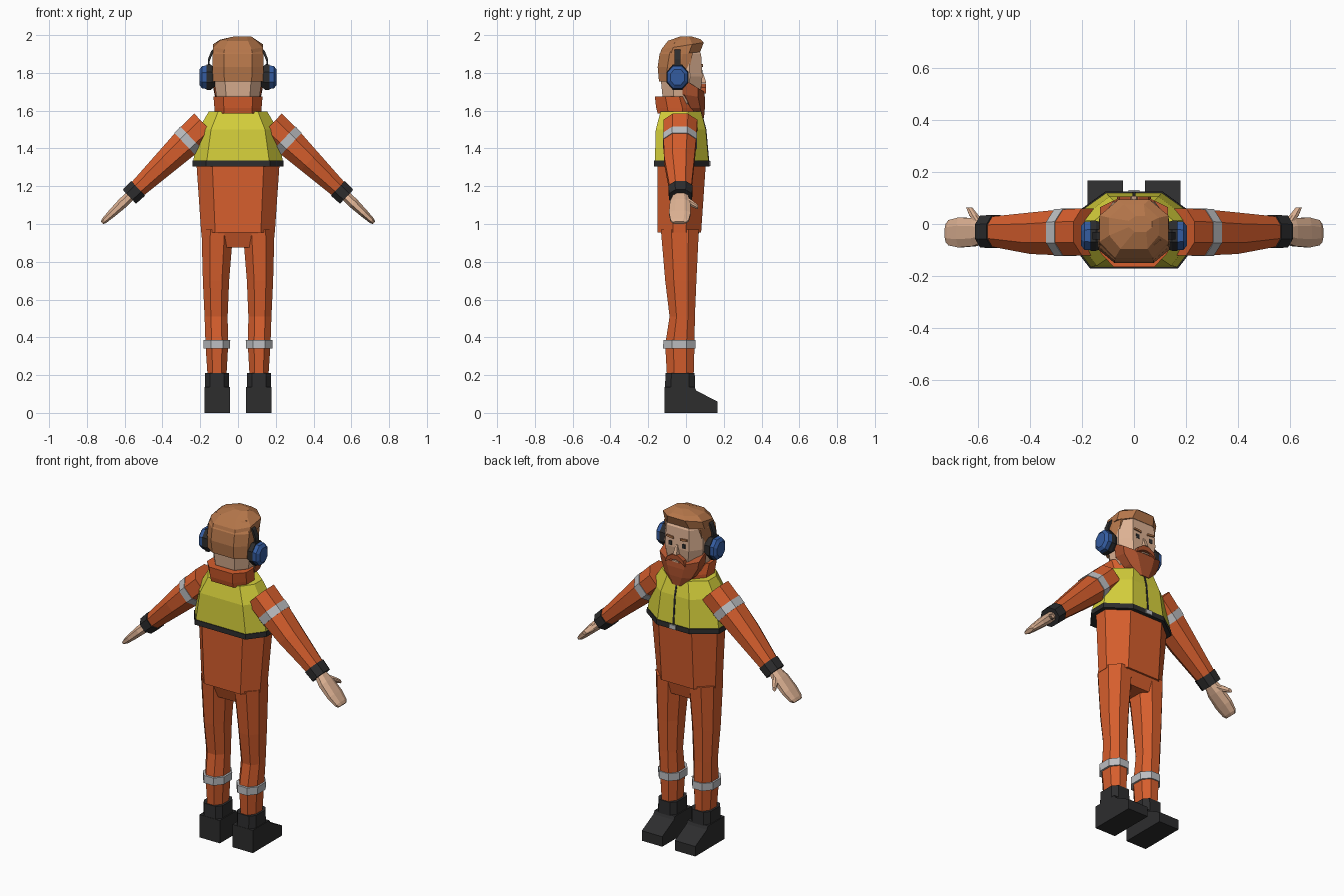
import bpy, bmesh, math
from mathutils import Vector

X, Y, Z = Vector((1, 0, 0)), Vector((0, 1, 0)), Vector((0, 0, 1))


def material(name, rgb):
    m = bpy.data.materials.new(name)
    m.diffuse_color = (*rgb, 1)
    return m


ORANGE = material("work_orange", (0.67, 0.112, 0.026))
YELLOW = material("safety_yellow", (0.68, 0.64, 0.045))
BLACK = material("charcoal", (0.026, 0.026, 0.027))
GREY = material("reflective_grey", (0.50, 0.51, 0.53))
SKIN = material("skin", (0.72, 0.44, 0.29))
HAIR = material("hair_brown", (0.47, 0.185, 0.07))
BEARD = material("beard_rust", (0.42, 0.085, 0.027))
BLUE = material("ear_cup_blue", (0.034, 0.107, 0.352))


def octagon(o, u, v, a0, a1, b0, b1, fa=0.5, fb=0.5, fa2=None):
    """Chamfered rectangle in the plane u, v; fa/fa2 and fb are the flat shares."""
    fa2 = fa if fa2 is None else fa2
    ac, bc, ha, hb = (a0 + a1) / 2, (b0 + b1) / 2, (a1 - a0) / 2, (b1 - b0) / 2
    pts = [(-fa, -1), (fa, -1), (1, -fb), (1, fb), (fa2, 1), (-fa2, 1), (-1, fb), (-1, -fb)]
    return [Vector(o) + u * (ac + p * ha) + v * (bc + q * hb) for p, q in pts]


def level(z, x0, x1, y0, y1, fa=0.5, fb=0.4, fa2=None, tilt=0):
    """Horizontal ring, optionally sloping along y."""
    ring = octagon((0, 0, z), X, Y, x0, x1, y0, y1, fa, fb, fa2)
    for p in ring:
        p.z += tilt * (p.y - y0)
    return ring


def loft(name, rings, mat):
    """Skin rings of equal length into a closed, flat-shaded solid."""
    bm = bmesh.new()
    vs = [[bm.verts.new(p) for p in r] for r in rings]
    n = len(rings[0])
    for a, b in zip(vs, vs[1:]):
        for i in range(n):
            bm.faces.new((a[i], a[(i + 1) % n], b[(i + 1) % n], b[i]))
    bm.faces.new(vs[0][::-1])
    bm.faces.new(vs[-1])
    bmesh.ops.recalc_face_normals(bm, faces=bm.faces)
    me = bpy.data.meshes.new(name)
    bm.to_mesh(me)
    bm.free()
    me.materials.append(mat)
    ob = bpy.data.objects.new(name, me)
    bpy.context.collection.objects.link(ob)
    return ob


def prism(name, pts, axis, depth, mat):
    """Extrude a polygon along an axis."""
    ps = [Vector(p) for p in pts]
    return loft(name, [ps, [p + axis * depth for p in ps]], mat)


def box(name, x0, x1, y0, y1, z0, z1, mat):
    return prism(name, [(x0, y0, z0), (x1, y0, z0), (x1, y1, z0), (x0, y1, z0)], Z, z1 - z0, mat)


# Torso: lower jacket, crotch, vest and hem
loft("jacket", [level(0.955, -.195, .195, -.15, .08, .62, .3, .55),
                level(1.32, -.22, .22, -.15, .105, .62, .3, .5)], ORANGE)
loft("crotch", [level(0.875, -.07, .07, -.105, .05, .95, .8),
                level(0.96, -.115, .115, -.135, .07, .95, .8)], ORANGE)
loft("vest", [level(1.325, -.238, .238, -.165, .12, .70, .35, .45),
              level(1.50, -.21, .21, -.16, .105, .68, .35, .45),
              level(1.595, -.155, .155, -.135, .08, .68, .35, .45)], YELLOW)
loft("vest_hem", [level(1.305, -.242, .242, -.17, .125, .70, .35, .45),
                  level(1.335, -.241, .241, -.169, .124, .70, .35, .45)], BLACK)
loft("zip", [[(s * .005, y + d, z) for s, d in ((-1, -.01), (1, -.01), (1, .003), (-1, .003))]
             for y, z in ((.12, 1.33), (.105, 1.50), (.08, 1.595))], BLACK)
box("hem_buckle", -.022, .022, .12, .131, 1.307, 1.333, GREY)
loft("collar", [level(1.585, -.122, .122, -.15, .04, .6, .4),
                level(1.615, -.125, .125, -.158, .04, .6, .4),
                level(1.675, -.13, .13, -.165, .02, .6, .4)], ORANGE)

# Head, hair and beard
loft("head", [level(1.60, -.09, .09, -.10, .04),
              level(1.68, -.115, .115, -.125, .075, .55, .4),
              level(1.78, -.128, .128, -.135, .087, .55, .4, .62),
              level(1.90, -.122, .122, -.13, .08, .55, .4, .62),
              level(1.95, -.09, .09, -.10, .05)], SKIN)
loft("hair_back", [level(1.755, -.131, .131, -.143, -.005, .55, .4, .9),
                   level(1.83, -.136, .136, -.15, .02, .55, .4, .9),
                   level(1.90, -.135, .135, -.14, .035, .55, .4, .9),
                   level(1.96, -.10, .10, -.10, .03, .55, .4, .8)], HAIR)
loft("hair_top", [level(1.885, -.134, .134, -.142, .075, .55, .45, .55, .12),
                  level(1.925, -.132, .132, -.13, .094, .55, .45, .45, .16),
                  level(1.97, -.095, .095, -.095, .075, .55, .4, .4, .05),
                  level(1.993, -.02, .07, -.03, .03, .5, .4, .4)], HAIR)
loft("beard", [level(1.56, -.035, .035, .055, .095, .6, .5),
               level(1.615, -.09, .09, .0, .10, .6, .5, .45),
               level(1.69, -.122, .122, -.045, .10, .8, .5, .45, -.15),
               level(1.785, -.131, .131, -.045, .096, .85, .55, .5, -.6)], BEARD)
loft("nose", [[(-.018, .07, 1.745), (.018, .07, 1.745), (.012, .108, 1.748), (-.012, .108, 1.748)],
              [(-.009, .07, 1.80), (.009, .07, 1.80), (.006, .09, 1.80), (-.006, .09, 1.80)]], SKIN)
box("mouth", -.022, .022, .085, .101, 1.700, 1.708, SKIN)
for s, side in ((-1, "left"), (1, "right")):
    box(side + "_eye", s * .045 - .011, s * .045 + .011, .08, .0885, 1.788, 1.814, BLACK)
    prism(side + "_eyebrow", [(s * .022, .08, 1.830), (s * .070, .08, 1.836),
                              (s * .068, .08, 1.847), (s * .024, .08, 1.843)], Y, .011, HAIR)
    prism(side + "_moustache", [(0, .075, 1.718), (s * .03, .075, 1.712), (s * .066, .075, 1.690),
                                (s * .055, .075, 1.722), (s * .02, .075, 1.745), (0, .075, 1.745)],
          Y, .031, BEARD)

# Ear defenders: cushion, cup and headband
for s, side in ((-1, "left"), (1, "right")):
    def disc(x, r, k=1.0):
        return octagon((s * x, -.045, 1.777), Y, Z, -r * k, r * k, -r, r, .42, .42)
    loft(side + "_ear_cushion", [disc(.122, .05), disc(.146, .068, .85), disc(.167, .068, .85)], BLACK)
    loft(side + "_ear_cup", [disc(.16, .062, .9), disc(.19, .06, .9), disc(.203, .042, .9)], BLUE)
    path = [(.158, 1.80), (.16, 1.87), (.142, 1.915), (.11, 1.947), (.06, 1.965)]
    loft(side + "_headband", [[(s * x, -.06, z), (s * x, -.03, z),
                               (s * (x - .010), -.03, z - .007), (s * (x - .010), -.06, z - .007)]
                              for x, z in path], BLACK)

# Arms: octagonal sleeves along a sloping axis
for s, side in ((-1, "left"), (1, "right")):
    along = Vector((s * .725, 0, -.69)).normalized()
    out = Vector((s * .69, 0, .725)).normalized()
    base = Vector((s * .175, -.03, 1.525))

    def sleeve(t, h, y0, y1, f=.45):
        return octagon(base + along * t, out, Y, -h, h, y0, y1, f, f)
    loft(side + "_sleeve", [sleeve(0, .082, -.09, .09), sleeve(.12, .08, -.09, .085),
                            sleeve(.28, .066, -.085, .074), sleeve(.50, .047, -.056, .058)], ORANGE)
    loft(side + "_arm_stripe", [sleeve(.10, .083, -.093, .089), sleeve(.147, .081, -.092, .087)], GREY)
    loft(side + "_cuff", [sleeve(.488, .053, -.063, .065), sleeve(.552, .051, -.060, .062)], BLACK)
    loft(side + "_hand", [sleeve(.54, .027, -.035, .038), sleeve(.60, .028, -.055, .052),
                          sleeve(.68, .022, -.060, .055), sleeve(.735, .016, -.052, .045),
                          sleeve(.752, .010, -.04, .03)], SKIN)
    loft(side + "_thumb", [octagon(base + along * t + Y * y, along, out, -r, r, -r, r)
                           for t, y, r in ((.565, .02, .016), (.605, .062, .017), (.632, .094, .011))], SKIN)

# Legs and boots
for s, side in ((-1, "left"), (1, "right")):
    def leg(z, xi, xo, y0, y1, f=.45):
        return level(z, min(s * xi, s * xo), max(s * xi, s * xo), y0, y1, f, f)
    loft(side + "_trouser_leg", [leg(.18, .062, .160, -.10, .04), leg(.36, .052, .172, -.11, .045),
                                 leg(.51, .055, .177, -.087, .047), leg(.70, .047, .186, -.11, .055),
                                 leg(.97, .025, .193, -.133, .068)], ORANGE)
    loft(side + "_leg_stripe", [leg(.34, .042, .182, -.121, .051), leg(.385, .041, .183, -.12, .051)], GREY)
    loft(side + "_boot_shaft", [leg(.12, .048, .174, -.112, .048, .6),
                                leg(.212, .048, .174, -.108, .046, .6)], BLACK)
    prism(side + "_boot_foot", [(s * .042, y, z) for y, z in
                                ((-.113, 0), (.166, 0), (.166, .06), (.055, .118), (.045, .137), (-.113, .137))],
          X * s, .136, BLACK)
